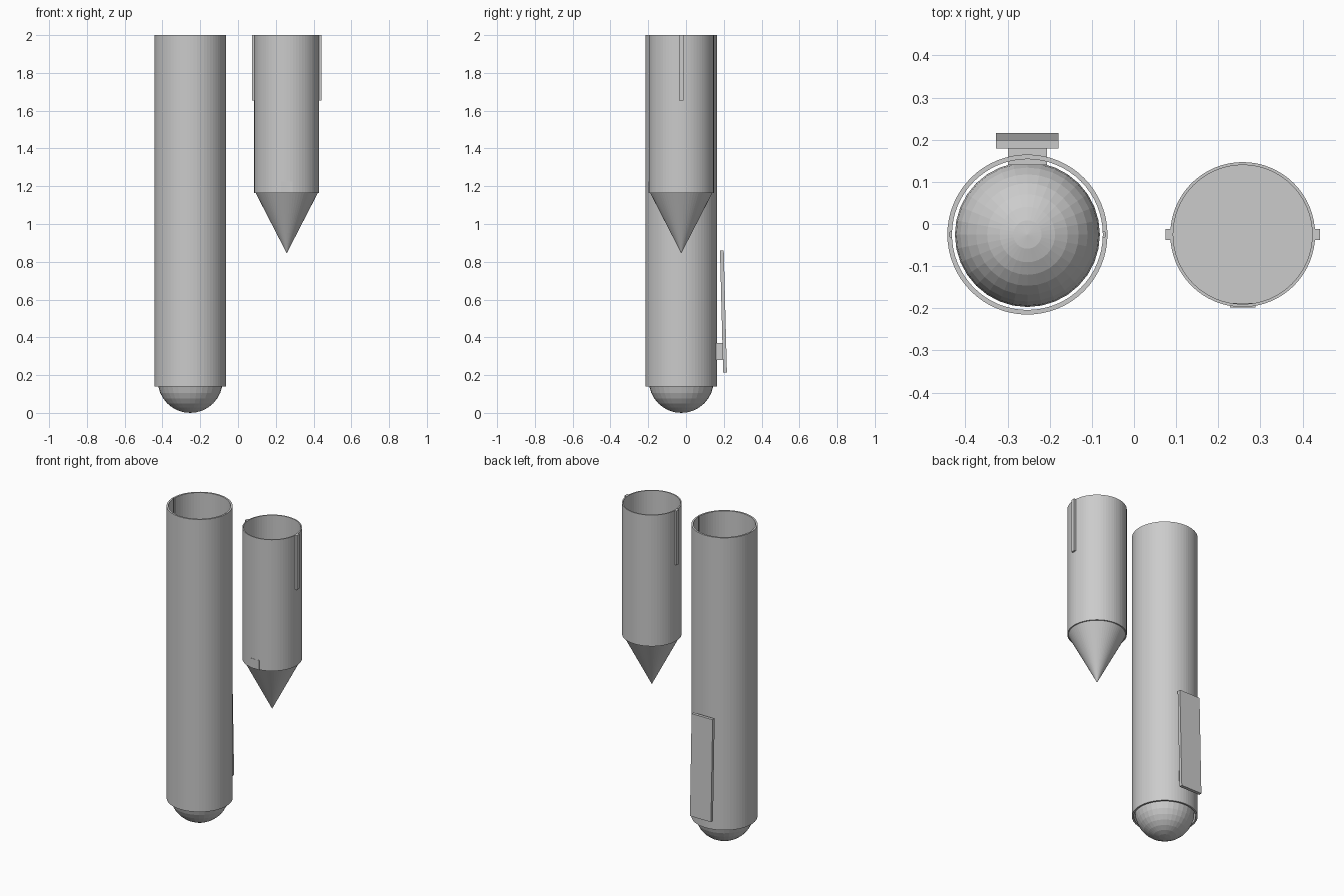
import bpy
import math

if "Cube" in bpy.data.objects:
    bpy.data.objects.remove(bpy.data.objects["Cube"], do_unlink=True)

grey = bpy.data.materials.new("plain grey")
grey.use_nodes = True
grey.diffuse_color = (0.6, 0.6, 0.6, 1)
grey.node_tree.nodes["Principled BSDF"].inputs["Base Color"].default_value = (0.6, 0.6, 0.6, 1)

CY = -0.025            # shared axis depth
BODY_X, TIP_X = -0.253, 0.258


def finish(name):
    ob = bpy.context.object
    ob.name = name
    ob.data.materials.append(grey)
    return ob


def box(name, loc, size, tilt=0.0):
    bpy.ops.mesh.primitive_cube_add(size=1, location=loc, rotation=(tilt, 0, 0))
    ob = finish(name)
    ob.scale = size
    return ob


def tube(name, x, outer, inner, z0, z1, n=64):
    """Open pipe: a closed wall loop swept round the axis."""
    profile = [(outer, z0), (outer, z1), (inner, z1), (inner, z0)]
    verts, faces = [], []
    for i in range(n):
        a = 2 * math.pi * i / n
        verts += [(r * math.cos(a), r * math.sin(a), z) for r, z in profile]
    for i in range(n):
        j = (i + 1) % n
        for k in range(4):
            m = (k + 1) % 4
            faces.append((i * 4 + k, j * 4 + k, j * 4 + m, i * 4 + m))
    me = bpy.data.meshes.new(name)
    me.from_pydata(verts, [], faces)
    ob = bpy.data.objects.new(name, me)
    ob.location = (x, CY, 0)
    me.materials.append(grey)
    bpy.context.collection.objects.link(ob)
    bpy.context.view_layer.objects.active = ob
    return ob


# Long body with a ball end
body = tube("body_tube", BODY_X, 0.19, 0.179, 0.14, 2.0)
bpy.ops.mesh.primitive_uv_sphere_add(segments=32, ring_count=16, radius=0.172,
                                     location=(BODY_X, CY, 0.172))
finish("ball_end")

# Guide grooves inside the body mouth
cutter = box("groove_cutter", (BODY_X, CY, 1.84), (0.368, 0.012, 0.4))
cutter.hide_render = True
cutter.hide_set(True)
cut = body.modifiers.new("grooves", "BOOLEAN")
cut.operation = "DIFFERENCE"
cut.solver = "EXACT"
cut.object = cutter

# Pocket clip and its mount
box("clip_mount", (BODY_X, 0.168, 0.325), (0.092, 0.056, 0.09))
box("clip_plate", (BODY_X, 0.198, 0.537), (0.148, 0.02, 0.645), 0.026)

# Tip sleeve and point
tube("tip_sleeve", TIP_X, 0.172, 0.165, 1.165, 2.0)
bpy.ops.mesh.primitive_cone_add(vertices=64, radius1=0.165, depth=0.32,
                                location=(TIP_X, CY, 1.005), rotation=(math.pi, 0, 0))
finish("tip_point")

# Guide rails on both sides of the sleeve
for side, label in ((1, "left"), (-1, "right")):
    box(label + "_guide_rail", (TIP_X + side * 0.175, CY, 1.827), (0.016, 0.026, 0.346))

# Small locking tab at the sleeve's front
box("locking_tab", (TIP_X, CY - 0.168, 1.195), (0.06, 0.01, 0.06))
